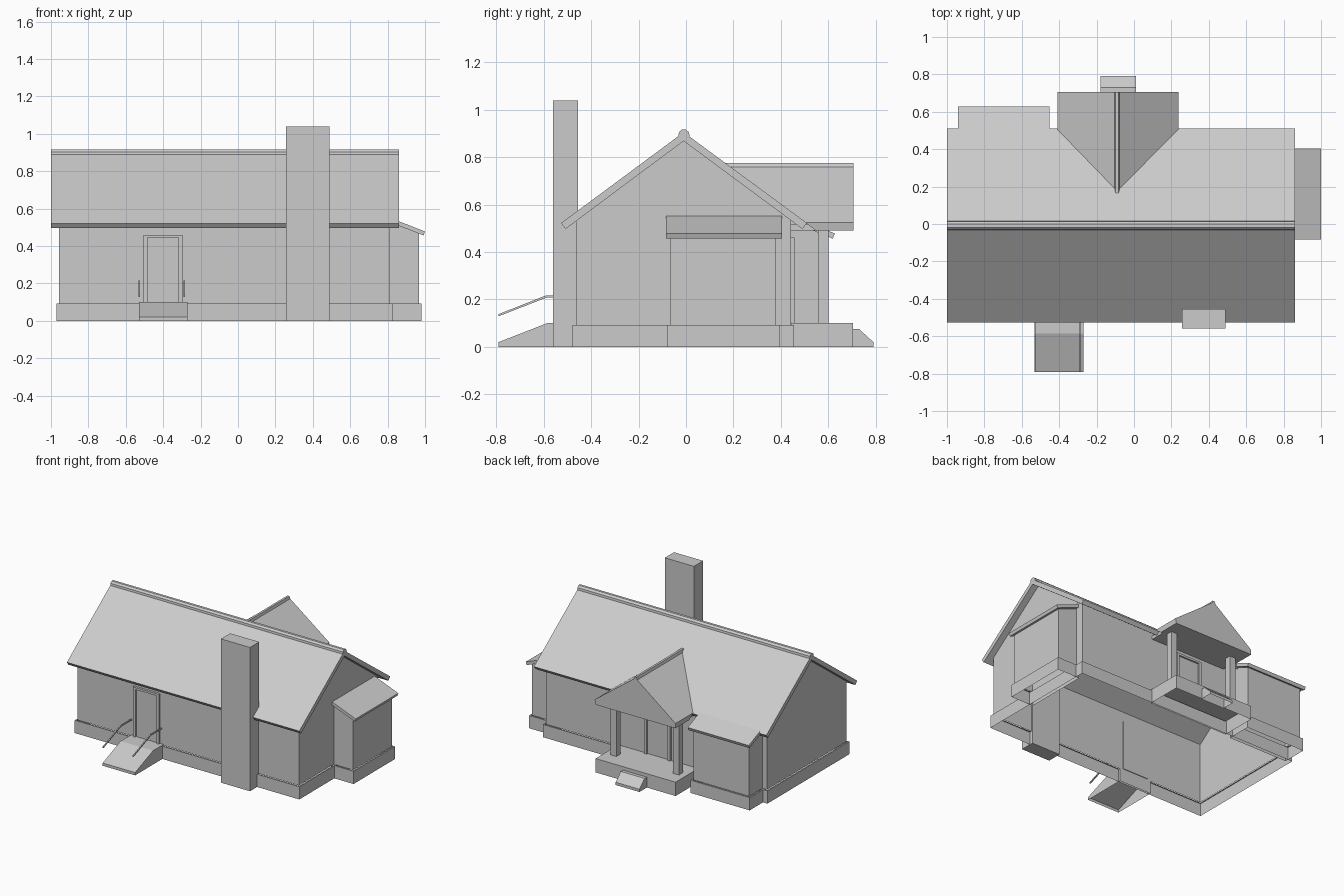
import bpy, bmesh
from mathutils import Vector

if "Cube" in bpy.data.objects:
    bpy.data.objects.remove(bpy.data.objects["Cube"])


def finish(bm, name):
    me = bpy.data.meshes.new(name)
    bm.to_mesh(me)
    bm.free()
    ob = bpy.data.objects.new(name, me)
    bpy.context.collection.objects.link(ob)
    return ob


def prism_bm(profile, axis, a, b, skip=""):
    """Extrude a 2D profile along x (profile y,z) or y (profile x,z).
    skip: 'b' removes downward faces, 't' removes upward faces."""
    bm = bmesh.new()
    pos = (lambda p, t: (t, p[0], p[1])) if axis == 'x' else (lambda p, t: (p[0], t, p[1]))
    r0 = [bm.verts.new(pos(p, a)) for p in profile]
    r1 = [bm.verts.new(pos(p, b)) for p in profile]
    n = len(profile)
    bm.faces.new(r0)
    bm.faces.new(r1)
    for i in range(n):
        j = (i + 1) % n
        bm.faces.new((r0[i], r0[j], r1[j], r1[i]))
    bmesh.ops.recalc_face_normals(bm, faces=bm.faces)
    bm.normal_update()
    kill = [f for f in bm.faces if ('b' in skip and f.normal.z < -0.3)
            or ('t' in skip and f.normal.z > 0.3)]
    bmesh.ops.delete(bm, geom=kill, context='FACES')
    return bm


def prism(name, profile, axis, a, b, skip=""):
    return finish(prism_bm(profile, axis, a, b, skip), name)


def rect(y0, y1, z0, z1):
    return [(y0, z0), (y1, z0), (y1, z1), (y0, z1)]


def box(name, x0, x1, y0, y1, z0, z1, skip=""):
    return prism(name, rect(y0, y1, z0, z1), 'x', x0, x1, skip)


def plinth(name, x0, x1, y0, y1, h=0.092, ledge=0.014):
    """Foundation band: outer sides plus a narrow top ledge, open inside."""
    bm = prism_bm(rect(y0, y1, 0, h), 'x', x0, x1, 'b')
    top = [f for f in bm.faces if f.normal.z > 0.5]
    bmesh.ops.inset_region(bm, faces=top, thickness=ledge)
    bmesh.ops.delete(bm, geom=top, context='FACES')
    return finish(bm, name)


def door(name, xc, wall, out):
    """Door panel with a raised frame; out is the facing direction in y."""
    w, t = 0.104, 0.02
    ya, yb = sorted((wall - out * 0.005, wall + out * 0.016))
    for side, s in (("left", -1), ("right", 1)):
        x0, x1 = sorted((xc + s * w, xc + s * (w - t)))
        box(f"{name}_{side}_jamb", x0, x1, ya, yb, 0.10, 0.46)
    box(name + "_header", xc - w + t, xc + w - t, ya, yb, 0.445, 0.46)
    ya, yb = sorted((wall - out * 0.005, wall + out * 0.004))
    box(name + "_panel", xc - w + t, xc + w - t, ya, yb, 0.10, 0.445)


# Main house: hollow shell with gable ends, open underneath
RY, RZ = -0.01, 0.905
plinth("main_foundation", -0.971, 0.826, -0.479, 0.456)
prism("main_walls", [(-0.465, 0.092), (0.442, 0.092), (0.442, 0.54),
                     (RY, 0.873), (-0.465, 0.54)], 'x', -0.957, 0.812, 'bt')

# Main roof and ridge cap
prism("main_roof", [(-0.527, 0.522), (RY, RZ), (0.51, 0.522), (0.491, 0.497),
                    (RY, 0.868), (-0.508, 0.497)], 'x', -1.0, 0.86)
prism("ridge_cap", [(-0.032, 0.888), (-0.030, 0.904), (-0.018, 0.916), (0.0, 0.916),
                    (0.013, 0.904), (0.015, 0.888)], 'x', -1.0, 0.86)

# Chimney
box("chimney", 0.256, 0.488, -0.56, -0.455, 0, 1.04)

# Side bay on the right with lean-to roof
plinth("side_bay_foundation", 0.80, 0.98, -0.079, 0.394)
prism("side_bay_walls", [(0.80, 0.092), (0.967, 0.092), (0.967, 0.472), (0.80, 0.535)],
      'y', -0.065, 0.38, 'bt')
prism("side_bay_roof", [(0.81, 0.552), (1.0, 0.478), (0.992, 0.457), (0.81, 0.528)],
      'y', -0.084, 0.404)

# Rear bay at the left with lean-to roof
plinth("rear_bay_foundation", -0.936, -0.461, 0.43, 0.609)
prism("rear_bay_walls", [(0.44, 0.092), (0.595, 0.092), (0.595, 0.474), (0.44, 0.535)],
      'x', -0.922, -0.475, 'bt')
prism("rear_bay_roof", [(0.46, 0.548), (0.628, 0.478), (0.619, 0.456), (0.46, 0.522)],
      'x', -0.942, -0.453)

# Rear porch: slab, step, columns
PX = -0.09
box("porch_slab", PX - 0.32, PX + 0.32, 0.445, 0.705, 0, 0.10, 'b')
prism("porch_step", [(0.70, 0), (0.79, 0), (0.79, 0.02), (0.73, 0.075), (0.70, 0.075)],
      'x', -0.18, 0.01, 'b')
for side, s in (("left", -1), ("right", 1)):
    xc = PX + s * 0.25
    box(f"porch_column_{side}", xc - 0.024, xc + 0.024, 0.556, 0.602, 0.10, 0.495)

# Porch gable roof, trimmed where it meets the main roof slope
box("porch_soffit", PX - 0.305, PX + 0.305, 0.442, 0.704, 0.49, 0.515)


def trimmed(name, profile, y0, y1):
    bm = prism_bm(profile, 'y', y0, y1)
    bmesh.ops.bisect_plane(bm, geom=bm.verts[:] + bm.edges[:] + bm.faces[:],
                           plane_co=Vector((0, RY, RZ - 0.002)),
                           plane_no=Vector((0, 0.383, 0.518)), clear_inner=True)
    return finish(bm, name)


trimmed("porch_roof", [(PX - 0.32, 0.49), (PX + 0.32, 0.49), (PX + 0.327, 0.525),
                       (PX, 0.768), (PX - 0.32, 0.525)], 0.0, 0.706)
trimmed("porch_ridge_cap", [(PX - 0.014, 0.757), (PX - 0.008, 0.776), (PX + 0.008, 0.776),
                            (PX + 0.014, 0.757)], 0.0, 0.706)

# Doors, front and rear
door("front_door", -0.401, -0.465, -1)
door("rear_door", PX, 0.442, 1)

# Front landing and ramp
prism("front_ramp", [(-0.465, 0), (-0.465, 0.10), (-0.585, 0.10), (-0.79, 0.02), (-0.79, 0)],
      'x', -0.53, -0.27, 'b')

# Handrails bent from a thin flat bar
for side, x in (("left", -0.527), ("right", -0.287)):
    prism(f"handrail_{side}", [(-0.465, 0.207), (-0.465, 0.216), (-0.592, 0.216),
                               (-0.79, 0.138), (-0.79, 0.129), (-0.59, 0.207)],
          'x', x - 0.004, x + 0.004)
